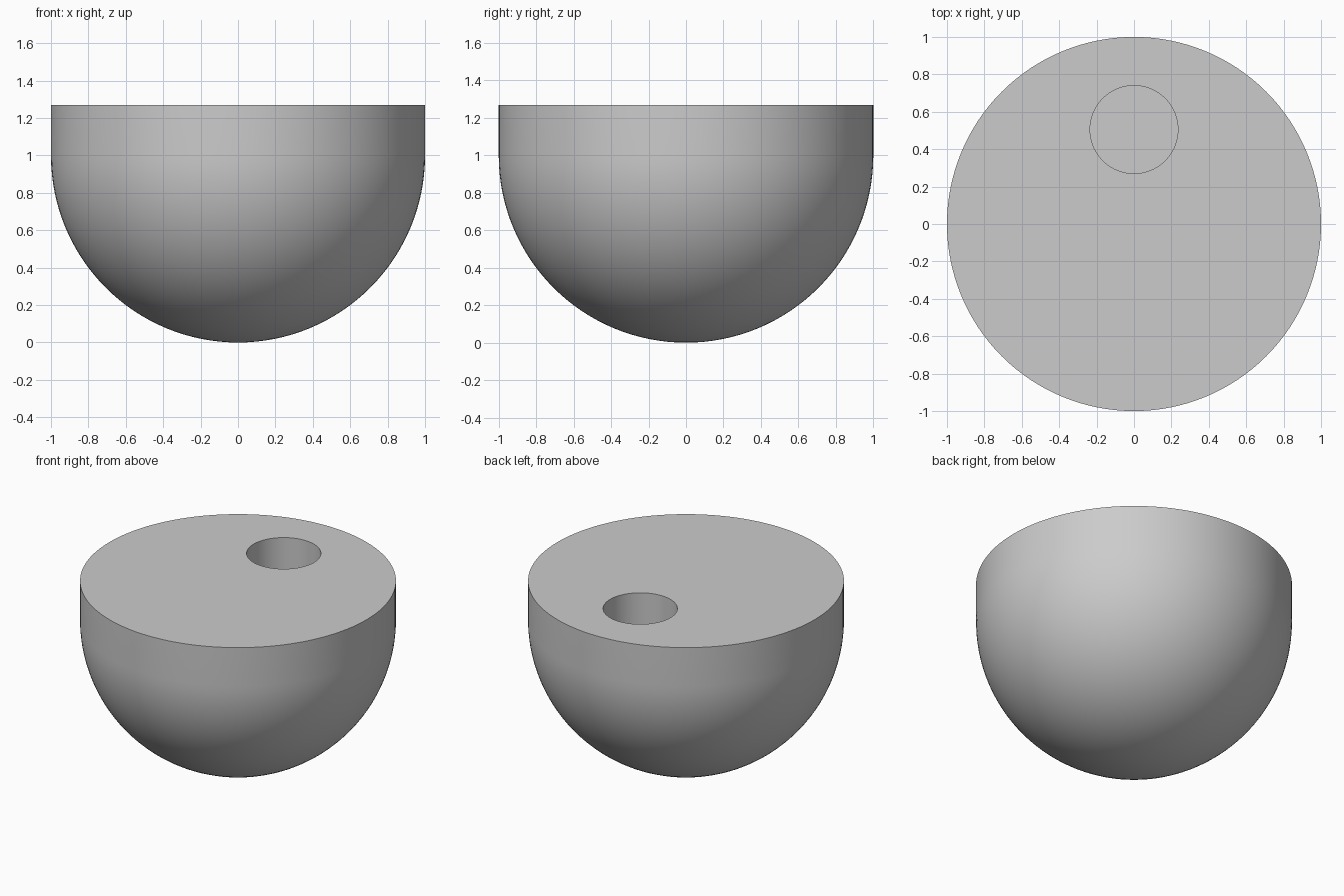
import bpy
import bmesh
import math
from mathutils import Matrix

cube = bpy.data.objects.get("Cube")
if cube:
    bpy.data.objects.remove(cube, do_unlink=True)

RADIUS, HEIGHT, SEGMENTS = 1.0, 1.27, 128
HOLE_RADIUS, HOLE_Y, HOLE_DEPTH = 0.235, 0.505, 0.5

gray = bpy.data.materials.new("plain gray")
gray.use_nodes = True
color = (0.6, 0.6, 0.6, 1)
gray.diffuse_color = color
gray.node_tree.nodes["Principled BSDF"].inputs["Base Color"].default_value = color


def add_object(name, bm):
    bmesh.ops.recalc_face_normals(bm, faces=bm.faces)
    mesh = bpy.data.meshes.new(name)
    bm.to_mesh(mesh)
    bm.free()
    mesh.materials.append(gray)
    obj = bpy.data.objects.new(name, mesh)
    bpy.context.collection.objects.link(obj)
    return obj


# Round-bottomed body: quarter-circle profile, straight rim and flat top, spun
profile = [(RADIUS * math.sin(a), RADIUS - RADIUS * math.cos(a))
           for a in (math.pi / 2 * i / 32 for i in range(33))]
profile.append((RADIUS, HEIGHT))
bm = bmesh.new()
points = [bm.verts.new((r, 0, z)) for r, z in profile]
edges = [bm.edges.new(pair) for pair in zip(points, points[1:])]
bmesh.ops.spin(bm, geom=points + edges, cent=(0, 0, 0), axis=(0, 0, 1),
               angle=math.tau, steps=SEGMENTS, use_duplicate=False)
bmesh.ops.remove_doubles(bm, verts=bm.verts, dist=0.0005)
bmesh.ops.contextual_create(bm, geom=[e for e in bm.edges if e.is_boundary])
body = add_object("round_bottom_body", bm)

# Blind hole bored into the flat top, near the back
bm = bmesh.new()
bmesh.ops.create_cone(bm, cap_ends=True, segments=96, radius1=HOLE_RADIUS,
                      radius2=HOLE_RADIUS, depth=2 * HOLE_DEPTH,
                      matrix=Matrix.Translation((0, HOLE_Y, HEIGHT)))
cutter = add_object("hole_cutter", bm)
cutter.hide_render = True

hole = body.modifiers.new("bored_hole", "BOOLEAN")
hole.operation = "DIFFERENCE"
hole.solver = "EXACT"
hole.object = cutter
bpy.ops.object.select_all(action="DESELECT")
body.select_set(True)
bpy.context.view_layer.objects.active = body
bpy.ops.object.modifier_apply(modifier=hole.name)
bpy.data.objects.remove(cutter, do_unlink=True)

# Smooth curved walls with crisp rims
bpy.ops.object.shade_smooth_by_angle(angle=math.radians(30))
